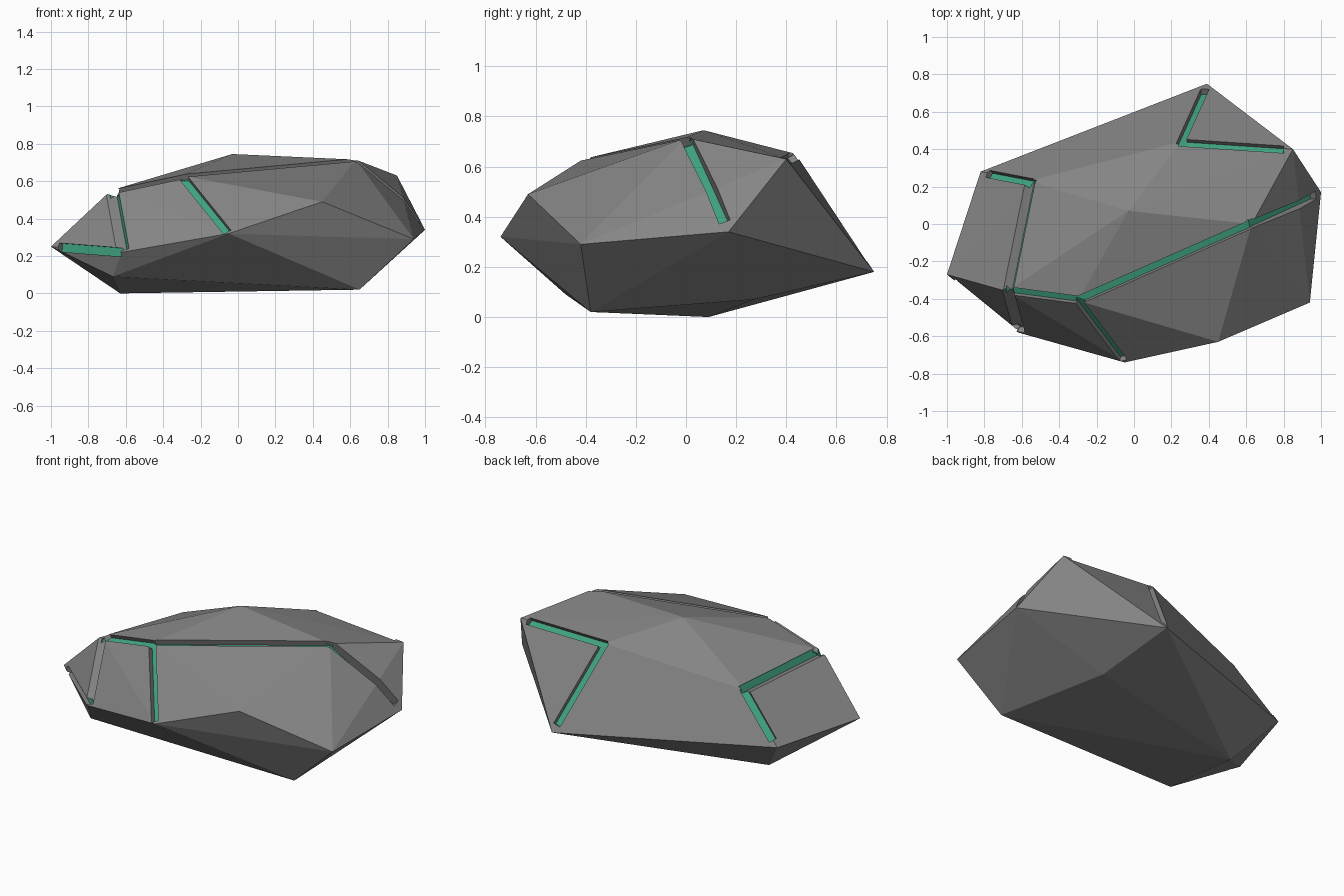
import bpy, bmesh
from mathutils import Vector

cube = bpy.data.objects.get("Cube")
if cube:
    bpy.data.objects.remove(cube, do_unlink=True)


def material(name, rgb):
    mat = bpy.data.materials.new(name)
    mat.use_nodes = True
    mat.diffuse_color = (*rgb, 1)
    mat.node_tree.nodes["Principled BSDF"].inputs["Base Color"].default_value = (*rgb, 1)
    return mat


MATS = [material("grey_stone", (.235, .235, .235)),
        material("green_vein", (.05, .37, .21))]


def make_object(name, bm):
    mesh = bpy.data.meshes.new(name)
    bm.to_mesh(mesh)
    for mat in MATS:
        mesh.materials.append(mat)
    obj = bpy.data.objects.new(name, mesh)
    bpy.context.collection.objects.link(obj)
    return obj


# Corners of the faceted boulder
corners = dict(
    A=(-1, -.27, .25), B=(-.82, .28, .23), C=(.39, .75, .18), D=(.85, .40, .63),
    E=(1, .17, .34), F=(.94, -.42, .29), G=(.45, -.63, .49), H=(-.05, -.74, .32),
    I=(-.62, -.58, .22), J=(-.68, -.36, .55), K=(-.56, .23, .50), L=(-.30, -.41, .63),
    M=(.63, 0, .715), N=(.25, .44, .65), P=(-.03, .07, .745), Q=(.45, .27, .07),
    R=(-.67, -.48, .09), S=(-.63, .09, 0), T=(.65, -.38, .02))
pts = {k: Vector(v) for k, v in corners.items()}

# Boulder body
rock_bm = bmesh.new()
for p in pts.values():
    rock_bm.verts.new(p)
bmesh.ops.convex_hull(rock_bm, input=rock_bm.verts[:])
bmesh.ops.recalc_face_normals(rock_bm, faces=rock_bm.faces[:])
rock_bm.normal_update()
rock = make_object("boulder", rock_bm)


def edge_normal(a, b):
    """Average outward normal of the facets meeting at an edge."""
    total = Vector()
    for f in rock_bm.faces:
        if all(min((v.co - p).length for v in f.verts) < .001 for p in (a, b)):
            total += f.normal
    return total if total.length > .1 else (a + b) / 2 - Vector((0, 0, .3))


def groove_cutter(a, b, normal, start, end, width=.046, depth=.036):
    """Square-section bar along an edge; its inner face is green."""
    along = (b - a).normalized()
    up = (normal - along * normal.dot(along)).normalized()
    side = along.cross(up)
    bm = bmesh.new()
    rings = []
    for p in (a + along * start, b - along * end):
        rings.append([bm.verts.new(p + side * s * width / 2 + up * h)
                      for s, h in ((-1, -depth), (1, -depth), (1, .1), (-1, .1))])
    bm.faces.new(rings[0])
    bm.faces.new(rings[1])
    for i in range(4):
        j = (i + 1) % 4
        f = bm.faces.new((rings[0][i], rings[0][j], rings[1][j], rings[1][i]))
        f.material_index = 1 if i == 0 else 0
    bmesh.ops.recalc_face_normals(bm, faces=bm.faces[:])
    cutter = make_object("groove_cutter", bm)
    cutter.hide_render = True
    bm.free()
    return cutter


# Veins: edge, trim at each end, optional facing of the vein floor
veins = [("JL", -.01, -.01, None), ("LM", -.01, -.01, None), ("ME", -.01, .05, None),
         ("LH", -.01, .015, None), ("KJ", -.01, -.01, (-.9, 0, .3)),
         ("JI", -.01, .01, (-.9, -.15, .1)), ("AI", .05, .01, (-.2, -.95, .05)),
         ("BK", .05, -.01, None), ("NC", -.01, .05, None), ("ND", -.01, .05, None)]
cutters = []
for (a, b), start, end, facing in veins:
    normal = Vector(facing) if facing else edge_normal(pts[a], pts[b])
    cutter = groove_cutter(pts[a], pts[b], normal, start, end)
    cutters.append(cutter)
    mod = rock.modifiers.new("vein", 'BOOLEAN')
    mod.operation = 'DIFFERENCE'
    mod.solver = 'EXACT'
    mod.object = cutter
rock_bm.free()

# Bake the grooves into the boulder and drop the cutters
bpy.context.view_layer.update()
graph = bpy.context.evaluated_depsgraph_get()
carved = bpy.data.meshes.new_from_object(rock.evaluated_get(graph))
rock.modifiers.clear()
rock.data = carved
for cutter in cutters:
    bpy.data.objects.remove(cutter, do_unlink=True)
for face in rock.data.polygons:
    face.use_smooth = False
